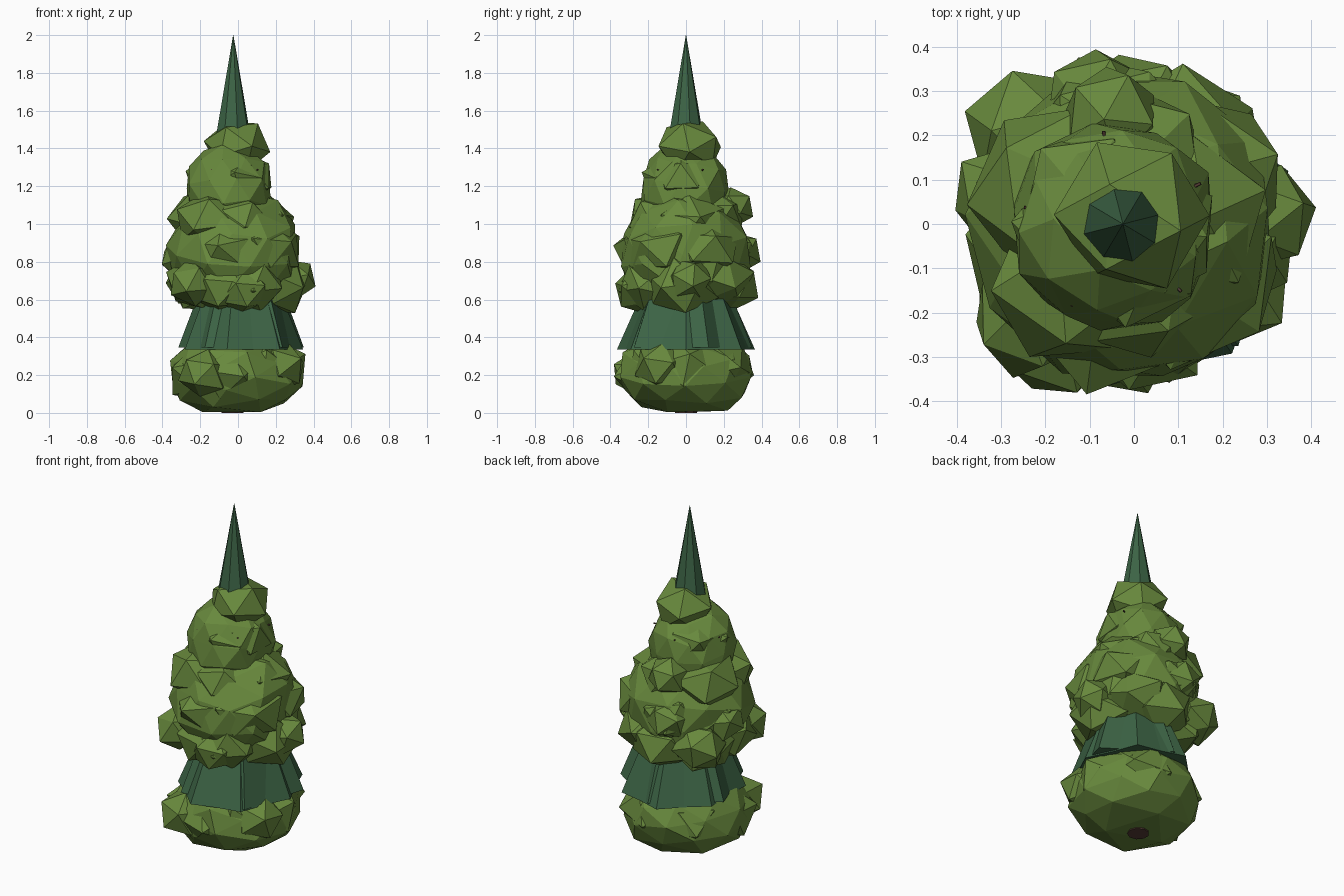
import bpy, bmesh, math, random
from mathutils import Vector, Matrix

if "Cube" in bpy.data.objects:
    bpy.data.objects.remove(bpy.data.objects["Cube"])

random.seed(23)


def material(name, rgb):
    m = bpy.data.materials.new(name)
    m.diffuse_color = (*rgb, 1)
    m.use_nodes = True
    m.node_tree.nodes["Principled BSDF"].inputs["Base Color"].default_value = m.diffuse_color
    return m


LEAF = material("leaf green", (0.138, 0.25, 0.046))
PINE = material("dark pine green", (0.046, 0.128, 0.06))
BARK = material("bark brown", (0.09, 0.045, 0.035))


def finish(name, bm, mat):
    me = bpy.data.meshes.new(name)
    bm.to_mesh(me)
    bm.free()
    me.materials.append(mat)
    ob = bpy.data.objects.new(name, me)
    bpy.context.collection.objects.link(ob)
    return ob


def lump(name, centre, size, sub=2, jitter=0.08, full=1.0, taper=0.0):
    """Faceted foliage clump: jittered icosphere; full < 1 squares its shoulders, taper narrows its top."""
    bm = bmesh.new()
    bmesh.ops.create_icosphere(bm, subdivisions=sub, radius=1)
    turn = Matrix.Rotation(random.uniform(0, 6.28), 3, 'Z') @ Matrix.Rotation(random.uniform(0, 1), 3, 'X')
    for v in bm.verts:
        p = turn @ v.co
        r = max(math.hypot(p.x, p.y), 0.05)
        p.xy = p.xy * r ** (full - 1) * (1 - taper * p.z)
        p *= 1 + random.uniform(-jitter, jitter)
        v.co = Vector(centre) + Vector(a * b for a, b in zip(p, size))
        v.co.z = max(v.co.z, 0.004)
    return finish(name, bm, LEAF)


def cone(name, sides, centre, r1, r2, z1, z2, mat, turn=0.0, star=1.0, wide=(1, 1)):
    """Faceted cone or post; star pulls in every second corner to make pleats."""
    bm = bmesh.new()
    rings = []
    for z, r in ((z1, r1), (z2, r2)):
        ring = []
        for i in range(sides):
            a = turn + 2 * math.pi * i / sides
            k = r * (star if i % 2 else 1)
            ring.append(bm.verts.new((centre[0] + k * math.cos(a) * wide[0],
                                      centre[1] + k * math.sin(a) * wide[1], z)))
        rings.append(ring)
    for i in range(sides):
        j = (i + 1) % sides
        bm.faces.new((rings[0][i], rings[0][j], rings[1][j], rings[1][i]))
    bm.faces.new(rings[0][::-1])
    bm.faces.new(rings[1])
    return finish(name, bm, mat)


# Trunk hidden in the foliage, just showing underneath
cone("trunk", 9, (-0.03, 0), 0.06, 0.03, 0.0, 1.4, BARK)

# Pine layers: pleated skirt, hidden core and the top spire
cone("skirt", 14, (0.015, 0), 0.375, 0.245, 0.335, 0.62, PINE, turn=0.9, star=0.88, wide=(0.88, 1))
cone("skirt_flaps", 5, (0.02, 0), 0.35, 0.25, 0.345, 0.60, PINE, turn=0.35)
cone("core_skirt", 8, (-0.01, 0), 0.25, 0.10, 0.60, 1.10, PINE, turn=0.1)
cone("spire", 8, (-0.025, 0), 0.095, 0.001, 1.46, 2.0, PINE, turn=0.25)

# Main foliage tiers
lump("base_foliage", (-0.01, 0, 0.21), (0.355, 0.36, 0.215), jitter=0.05, full=0.6)
lump("middle_foliage", (-0.02, 0, 0.86), (0.345, 0.35, 0.31), jitter=0.06, full=0.7, taper=0.06)
lump("upper_foliage", (-0.05, 0, 1.2), (0.235, 0.235, 0.23), jitter=0.07, full=0.75, taper=0.12)
lump("top_foliage", (-0.005, 0.02, 1.41), (0.175, 0.185, 0.15), sub=1, jitter=0.06)

# Rings of broad clumps half sunk into the tiers: count, radius, height, size
rings = [("base_clump", 6, 0.19, 0.23, 0.19, 0.155),
         ("lower_clump", 7, 0.20, 0.70, 0.19, 0.15),
         ("middle_clump", 5, 0.19, 0.86, 0.20, 0.15),
         ("shoulder_clump", 5, 0.15, 1.02, 0.19, 0.15),
         ("upper_clump", 5, 0.09, 1.25, 0.15, 0.14)]
for name, count, radius, z, s, h in rings:
    for i in range(count):
        a = 2 * math.pi * (i + random.uniform(-0.2, 0.2)) / count + 5 * z
        k = random.uniform(0.92, 1.08)
        x = radius * math.cos(a) - (0.045 if z > 1 else 0.01)
        lump(f"{name}_{i + 1}", (x, radius * math.sin(a), z + random.uniform(-0.025, 0.025)),
             (s * k, s * k, h * k), sub=1, jitter=0.1)

# Individual clumps that stick out of the outline
outer = [(0.29, 0.02, 0.71, 0.13), (-0.29, 0.06, 0.82, 0.13), (-0.05, 0.24, 1.09, 0.12),
         (-0.08, 0.27, 0.85, 0.13), (0.22, -0.13, 0.25, 0.145), (-0.18, -0.25, 0.21, 0.15),
         (-0.24, 0.21, 0.70, 0.15), (-0.24, -0.21, 0.69, 0.14), (0.03, -0.24, 0.65, 0.145)]
for i, (x, y, z, s) in enumerate(outer):
    lump(f"outer_clump_{i + 1}", (x, y, z), (s, s, s * 0.9), sub=1, jitter=0.08)

# Tiny twig ends barely poking out of the upper tier
for i in range(5):
    a = 2 * math.pi * i / 5 + 0.45
    twig = cone(f"twig_{i + 1}", 5, (0, 0), 0.006, 0.004, 0, 0.215, BARK)
    twig.matrix_world = (Matrix.Translation((-0.04, 0, 1.25)) @ Matrix.Rotation(a, 4, 'Z')
                         @ Matrix.Rotation(math.radians(80), 4, 'Y'))
